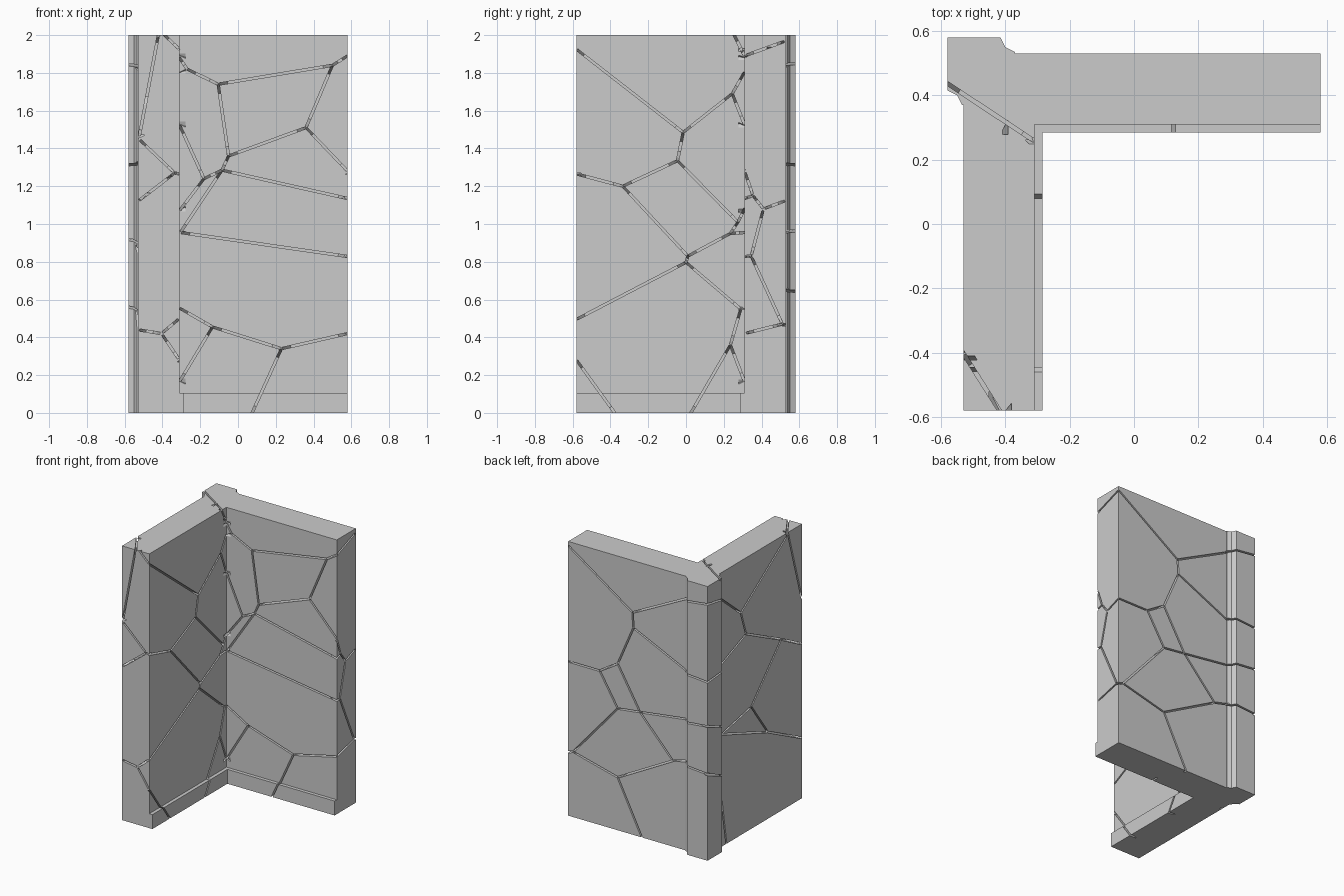
import bpy, bmesh
from mathutils import Vector

GAP = 0.012


def make_object(name, bm):
    bmesh.ops.recalc_face_normals(bm, faces=bm.faces)
    me = bpy.data.meshes.new(name)
    bm.to_mesh(me)
    bm.free()
    ob = bpy.data.objects.new(name, me)
    bpy.context.scene.collection.objects.link(ob)
    return ob


def prism(name, outline, z0, z1):
    bm = bmesh.new()
    face = bm.faces.new([bm.verts.new((x, y, z0)) for x, y in outline])
    top = bmesh.ops.extrude_face_region(bm, geom=[face])["geom"]
    verts = [g for g in top if isinstance(g, bmesh.types.BMVert)]
    bmesh.ops.translate(bm, verts=verts, vec=(0, 0, z1 - z0))
    return make_object(name, bm)


# L-shaped wall with a moulded corner post, mirrored about the diagonal
half = [(-0.58, 0.58), (-0.415, 0.58), (-0.40, 0.55), (-0.37, 0.535),
        (-0.37, 0.53), (0.58, 0.53), (0.58, 0.31), (-0.31, 0.31)]
other = [(-y, -x) for x, y in half[1:-1]][::-1]
wall = prism("cracked_corner_wall", half + other, 0, 2)

# Skirting along the inside foot
skirting = prism("skirting", [(0.58, 0.285), (0.58, 0.35), (-0.35, 0.35), (-0.35, -0.58),
                              (-0.285, -0.58), (-0.285, 0.285)], 0, 0.105)

# Crack slots: thin wedges sunk into one face along a polyline
cracks = bmesh.new()


def slot(p, q, n, depth, out=0.032):
    d = (q - p).normalized()
    side = d.cross(n).normalized() * GAP / 2
    pull = min(0.05, (q - p).length * 0.35)
    ring = [p - d * 0.012 + n * out, q + d * 0.012 + n * out,
            q - d * pull - n * depth, p + d * pull - n * depth]
    a = [cracks.verts.new(v + side) for v in ring]
    b = [cracks.verts.new(v - side) for v in ring]
    cracks.faces.new(a)
    cracks.faces.new(b[::-1])
    for i in range(4):
        j = (i + 1) % 4
        cracks.faces.new((a[j], a[i], b[i], b[j]))


def crack_face(to_3d, normal, depth, lines):
    for line in lines:
        pts = [Vector(to_3d(u, v)) for u, v in line]
        for p, q in zip(pts, pts[1:]):
            slot(p, q, Vector(normal), depth)


# Inner face of the back wing (x, z)
crack_face(lambda u, v: (u, 0.31, v), (0, -1, 0), 0.105, [
    [(-0.31, 1.88), (-0.27, 1.82), (-0.105, 1.74), (0.50, 1.84), (0.58, 1.89)],
    [(-0.40, 2.0), (-0.31, 1.92)],
    [(0.50, 1.84), (0.36, 1.51), (0.58, 1.28)],
    [(0.36, 1.51), (-0.05, 1.36), (-0.105, 1.74)],
    [(-0.05, 1.36), (-0.085, 1.285), (0.58, 1.135)],
    [(-0.085, 1.285), (-0.18, 1.24), (-0.31, 1.525)],
    [(-0.18, 1.24), (-0.31, 1.07)],
    [(-0.085, 1.285), (-0.305, 0.955), (0.58, 0.828)],
    [(-0.31, 0.555), (-0.135, 0.455), (0.23, 0.34), (0.58, 0.42)],
    [(0.23, 0.34), (0.07, -0.01)],
    [(-0.135, 0.455), (-0.31, 0.165)]])

# Inner face of the left wing (y, z)
crack_face(lambda u, v: (-0.31, u, v), (1, 0, 0), 0.105, [
    [(-0.58, 1.925), (-0.015, 1.485), (0.245, 1.69), (0.31, 1.805)],
    [(0.245, 1.69), (0.31, 1.525)],
    [(0.25, 2.01), (0.31, 1.89)],
    [(-0.015, 1.485), (-0.045, 1.335), (-0.335, 1.20), (-0.58, 1.265)],
    [(-0.045, 1.335), (0.275, 1.01), (0.31, 1.08)],
    [(-0.335, 1.20), (0.01, 0.83), (0.235, 0.95), (0.31, 0.955)],
    [(0.235, 0.95), (0.275, 1.01)],
    [(0.01, 0.83), (0.0, 0.797), (-0.58, 0.495)],
    [(0.0, 0.797), (0.29, 0.55), (0.235, 0.36), (0.02, -0.01)],
    [(0.235, 0.36), (0.31, 0.165)],
    [(-0.58, 0.28), (-0.37, -0.01)]])

# Outer face of the back wing (x, z)
crack_face(lambda u, v: (u, 0.53, v), (0, 1, 0), 0.1, [
    [(0.58, 1.97), (0.06, 1.62), (-0.38, 1.84)],
    [(0.06, 1.62), (0.053, 1.51), (-0.38, 1.31)],
    [(0.053, 1.51), (0.18, 1.215), (0.325, 1.125), (0.58, 1.125)],
    [(0.18, 1.215), (0.0, 0.91), (-0.38, 0.96)],
    [(0.325, 1.125), (0.18, 0.888), (0.0, 0.91)],
    [(0.18, 0.888), (0.54, 0.476), (0.58, 0.465)],
    [(0.54, 0.476), (0.18, 0.386), (-0.266, 0.626), (-0.38, 0.655)],
    [(0.0, 0.91), (-0.266, 0.626)],
    [(0.18, 0.386), (-0.02, -0.01)]])

# Outer face of the left wing (y, z)
crack_face(lambda u, v: (-0.53, u, v), (-1, 0, 0), 0.1, [
    [(-0.41, 2.02), (-0.58, 1.45)],
    [(-0.41, 1.98), (0.124, 1.62), (0.38, 1.83)],
    [(0.124, 1.62), (0.064, 1.444), (0.38, 1.32)],
    [(0.064, 1.444), (-0.34, 1.25), (-0.58, 1.125)],
    [(-0.34, 1.25), (0.005, 0.89), (0.35, 0.82), (0.38, 0.88)],
    [(0.005, 0.89), (-0.186, 0.633), (0.35, 0.82)],
    [(-0.186, 0.633), (-0.58, 0.44)],
    [(0.38, 0.545), (0.29, -0.01)]])

# Corner post bands, back then side
crack_face(lambda u, v: (u, 0.58, v), (0, 1, 0), 0.1, [
    [(-0.34, 1.84), (-0.59, 1.87)], [(-0.34, 1.32), (-0.59, 1.30)],
    [(-0.34, 0.955), (-0.59, 0.98)], [(-0.34, 0.65), (-0.59, 0.63)]])
crack_face(lambda u, v: (-0.58, u, v), (-1, 0, 0), 0.1, [
    [(0.34, 1.83), (0.59, 1.87)], [(0.34, 1.32), (0.59, 1.30)],
    [(0.34, 0.89), (0.59, 0.98)], [(0.34, 0.53), (0.59, 0.63)]])

# Right end (y, z)
crack_face(lambda u, v: (0.58, u, v), (1, 0, 0), 0.06, [
    [(0.31, 1.89), (0.53, 1.97)],
    [(0.31, 1.28), (0.355, 1.15), (0.31, 1.135)],
    [(0.355, 1.15), (0.41, 1.08), (0.53, 1.125)],
    [(0.41, 1.08), (0.345, 0.83), (0.31, 0.828)],
    [(0.345, 0.83), (0.51, 0.47), (0.31, 0.42)],
    [(0.51, 0.47), (0.53, 0.465)]])

# Front end (x, z)
crack_face(lambda u, v: (u, -0.58, v), (0, -1, 0), 0.06, [
    [(-0.42, 2.01), (-0.525, 1.45), (-0.335, 1.27), (-0.31, 1.265)],
    [(-0.40, 2.01), (-0.31, 1.925)],
    [(-0.53, 1.12), (-0.335, 1.27)],
    [(-0.53, 0.44), (-0.405, 0.42), (-0.31, 0.50)],
    [(-0.405, 0.42), (-0.31, 0.28)]])

# Top (x, y)
crack_face(lambda u, v: (u, v, 2.0), (0, 0, 1), 0.12, [
    [(-0.585, 0.44), (-0.305, 0.255)], [(-0.535, -0.395), (-0.415, -0.585)]])

cutter = make_object("crack_cutter", cracks)

# Join the skirting and carve the cracks
for tool, op in ((skirting, 'UNION'), (cutter, 'DIFFERENCE')):
    tool.hide_render = True
    mod = wall.modifiers.new(op.lower(), 'BOOLEAN')
    mod.operation = op
    mod.solver = 'EXACT'
    mod.object = tool
    mod.use_self = op == 'DIFFERENCE'
bpy.context.view_layer.update()
graph = bpy.context.evaluated_depsgraph_get()
wall.data = bpy.data.meshes.new_from_object(wall.evaluated_get(graph))
wall.modifiers.clear()
for tool in (skirting, cutter):
    bpy.data.objects.remove(tool)
